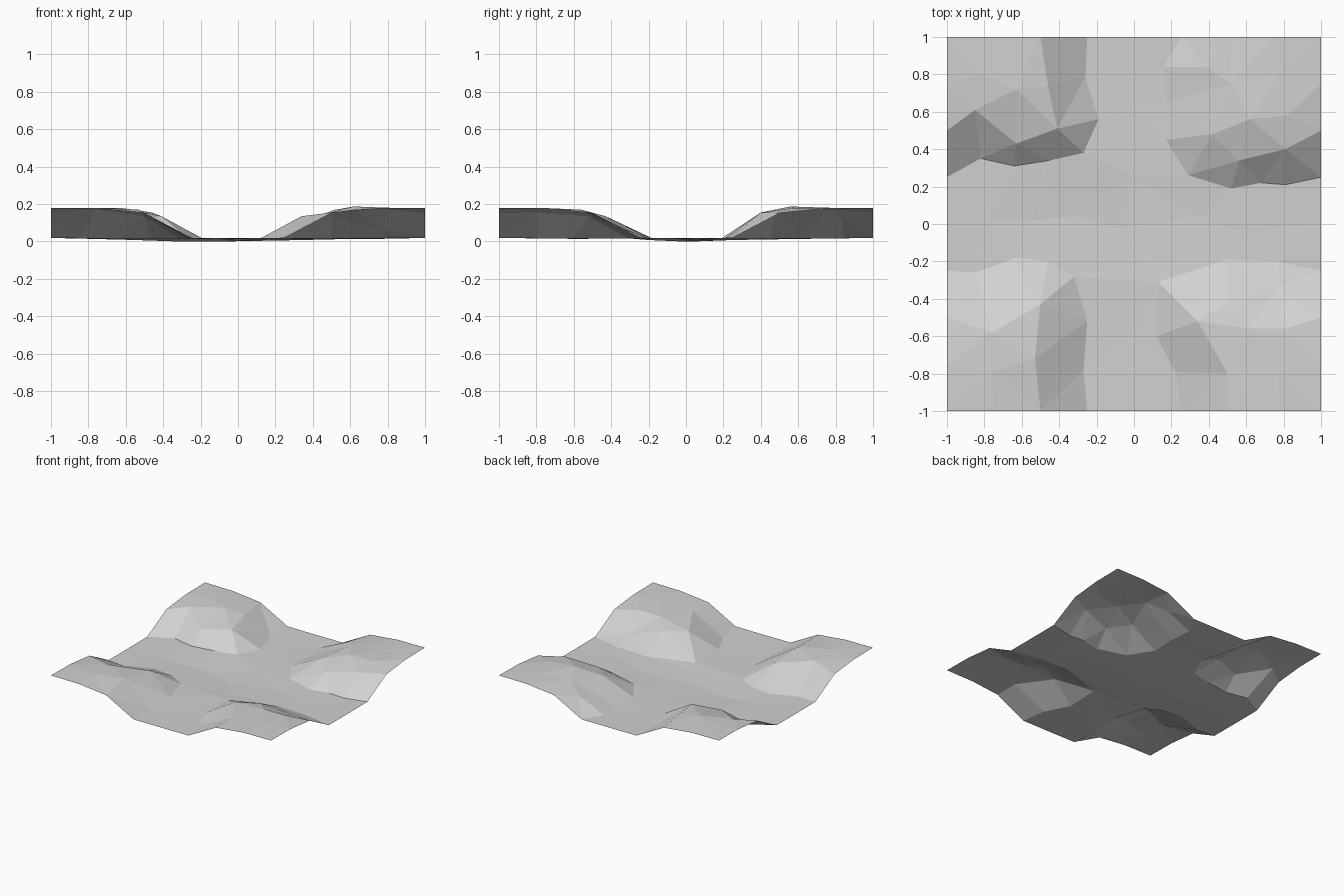
import bpy
from mathutils import Vector
from mathutils.geometry import delaunay_2d_cdt

# Remove the default cube only
cube = bpy.data.objects.get("Cube")
if cube:
    bpy.data.objects.remove(cube, do_unlink=True)

# Plan positions in hundredths of a unit, grouped by ground height
valley_floor = {
    0.000: [(-8, -2), (-32, 4)],
    0.008: [(-55, 2), (35, 4), (10, -20), (0, 25)],
    0.014: [(-78, 2), (75, -2), (-2, 62), (0, -58), (60, -6)],
}
hill_feet = [
    (-82, 35), (-64, 31), (-45, 34), (-27, 38), (-19, 56), (-26, 79),
    (16, 84), (18, 65), (17, 45), (29, 26), (52, 19), (68, 22), (81, 21),
    (-85, -26), (-63, -18), (-46, -20), (-32, -28), (-25, -52), (-27, -78),
    (13, -31), (12, -60), (22, -79), (50, -19), (77, -20),
]
hill_rims = {
    0.07: [(76, -34)],
    0.115: [(-63, 43), (56, 34), (38, 84)],
    0.135: [(-41, 51), (42, 48), (-50, -43), (34, -52), (50, -43)],
    0.155: [(81, 40), (-46, 74), (50, -80)],
    0.17: [(-85, 61), (-53, -72), (-76, -58), (62, -56), (81, -56), (52, 75)],
}
hill_tops = {
    0.18: [(-63, 72), (-80, 80), (76, 78), (82, 58), (-76, -79), (78, -78)],
    0.187: [(62, 56)],
}
FOOT_HEIGHT = 0.017

plan, heights = [], []


def add_point(x, y, z):
    plan.append(Vector((x, y)))
    heights.append(z)


def add_group(group):
    for height, spots in group.items():
        for x, y in spots:
            add_point(x / 100, y / 100, height)


# Evenly spaced outer border: high at the corners, low across the valley ends
border_profile = [0.019, 0.02, 0.152, 0.177, 0.18]
steps = range(-4, 5)
for i in steps:
    for j in steps:
        if max(abs(i), abs(j)) == 4:
            add_point(i / 4, j / 4, border_profile[min(abs(i), abs(j))])

# Interior ground points
add_group(valley_floor)
add_group({FOOT_HEIGHT: hill_feet})
add_group(hill_rims)
add_group(hill_tops)

# Triangulate the plan and lift every point to its height
flat_points, _, triangles, sources, _, _ = delaunay_2d_cdt(plan, [], [], 0, 0.0001)
points = [(p.x, p.y, heights[src[0]]) for p, src in zip(flat_points, sources)]


def upward(triangle):
    a, b, c = (Vector(points[k]) for k in triangle)
    normal = (b - a).cross(c - a)
    return list(triangle) if normal.z > 0 else list(reversed(triangle))


mesh = bpy.data.meshes.new("terrain_ground")
mesh.from_pydata(points, [], [upward(t) for t in triangles])
mesh.update()
terrain = bpy.data.objects.new("terrain_ground", mesh)
bpy.context.collection.objects.link(terrain)

# Plain grey ground with flat facets
grey = bpy.data.materials.new("ground_grey")
grey.use_nodes = True
colour = (0.64, 0.64, 0.64, 1)
grey.diffuse_color = colour
for node in grey.node_tree.nodes:
    if node.type == "BSDF_PRINCIPLED":
        node.inputs["Base Color"].default_value = colour
mesh.materials.append(grey)
mesh.shade_flat()
